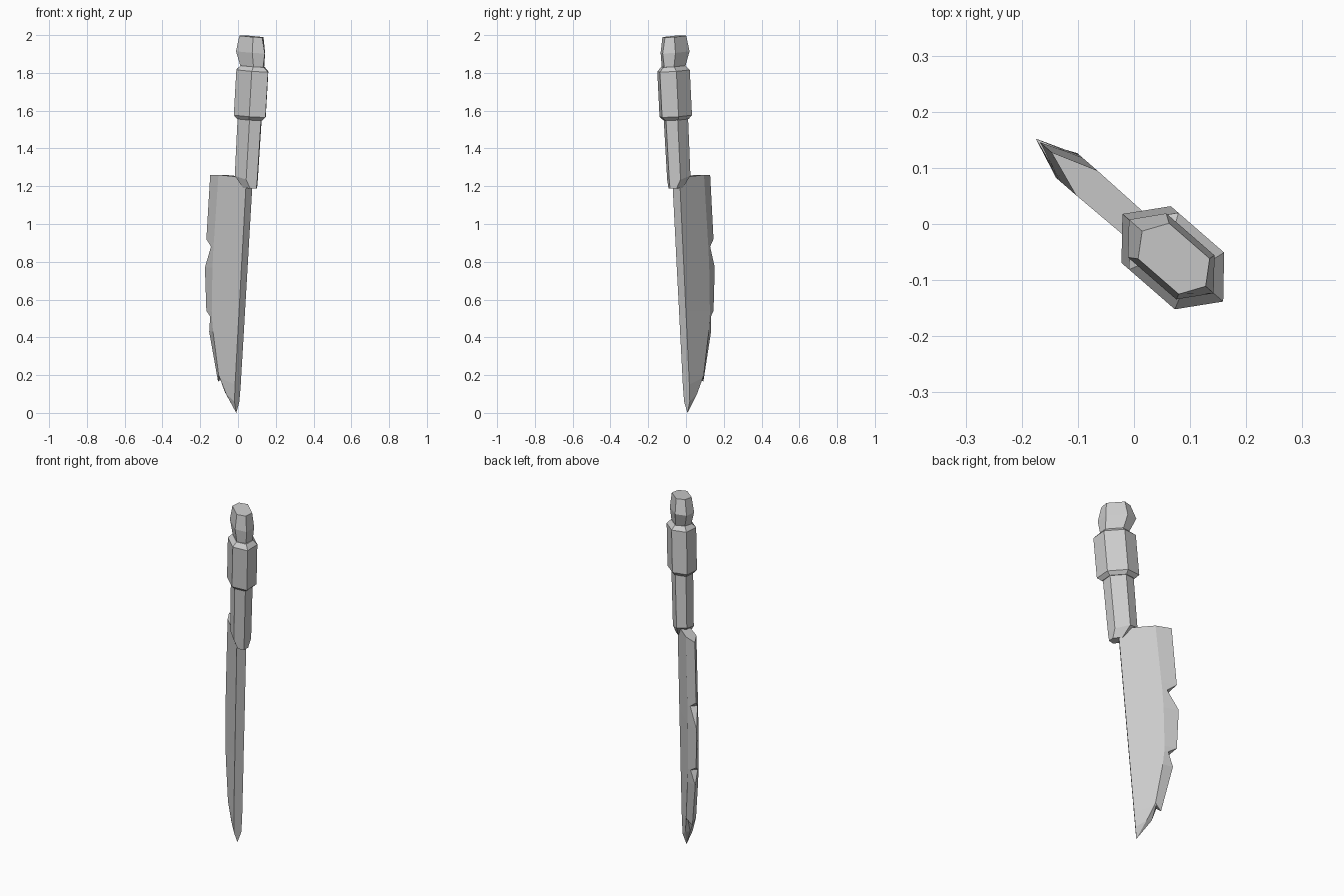
import bpy, bmesh, math
from mathutils import Matrix

cube = bpy.data.objects.get("Cube")
if cube:
    bpy.data.objects.remove(cube, do_unlink=True)

TURN = Matrix.Rotation(math.radians(-41), 4, 'Z')  # knife plane about the vertical
LEAN = 0.075                                       # sideways drift per unit of height

steel = bpy.data.materials.new("plain grey")
steel.use_nodes = True
GREY = (0.6, 0.6, 0.6, 1)
steel.diffuse_color = GREY
steel.node_tree.nodes["Principled BSDF"].inputs["Base Color"].default_value = GREY


def loft(name, rings):
    """Skin a stack of equal-length rings and cap both ends."""
    bm = bmesh.new()
    rows = [[bm.verts.new(p) for p in ring] for ring in rings]
    n = len(rows[0])
    for a, b in zip(rows, rows[1:]):
        for i in range(n):
            j = (i + 1) % n
            bm.faces.new((a[i], a[j], b[j], b[i]))
    bm.faces.new(rows[0])
    bm.faces.new(rows[-1])
    bmesh.ops.remove_doubles(bm, verts=bm.verts, dist=0.0005)
    bmesh.ops.recalc_face_normals(bm, faces=bm.faces)
    bm.transform(TURN)
    mesh = bpy.data.meshes.new(name)
    bm.to_mesh(mesh)
    bm.free()
    mesh.materials.append(steel)
    obj = bpy.data.objects.new(name, mesh)
    bpy.context.collection.objects.link(obj)


def hexagon(z, half, flat, thick, shift=0.0, tilt=LEAN):
    """Stretched six-sided ring centred on the leaning handle axis."""
    centre = 0.057 + LEAN * (z - 1.23) + shift
    outline = ((-half, 0), (-flat, thick), (flat, thick),
               (half, 0), (flat, -thick), (-flat, -thick))
    return [(centre + u, v, z - tilt * u) for u, v in outline]


# Blade: (edge z, edge u, edge half-width, bevel z, bevel u, bevel half-width,
#         spine z, spine half-width)
stations = (
    (1.26, -.195, 0, 1.26, -.112, .029, 1.245, .026),
    (.92, -.222, 0, .92, -.143, .029, .92, .025),
    (.88, -.172, .02, .88, -.147, .029, .88, .025),   # upper notch
    (.77, -.232, 0, .77, -.154, .029, .77, .025),
    (.54, -.222, 0, .54, -.159, .029, .54, .024),
    (.51, -.178, .02, .51, -.158, .029, .51, .024),   # middle notch
    (.43, -.202, 0, .43, -.150, .029, .43, .024),
    (.165, -.140, 0, .20, -.112, .027, .20, .023),
    (.19, -.115, .018, .185, -.106, .026, .15, .023),  # lower notch
    (.11, -.092, 0, .10, -.066, .02, .06, .02),
    (0, -.012, 0, 0, -.012, 0, 0, 0),                 # tip
)
blade = []
for ez, eu, ew, bz, bu, bw, sz, sw in stations:
    su = -.012 + LEAN * sz
    side = [(su, sw, sz), (bu, bw, bz), (eu, ew, ez)]
    blade.append(side + [(u, -v, z) for u, v, z in reversed(side)])
loft("blade", blade)

# Grip with a tapered foot that closes on the spine
loft("grip", [hexagon(1.19, .045, .025, .028, .03),
              hexagon(1.245, .076, .04, .047, tilt=.25),
              hexagon(1.565, .08, .042, .049)])

# Thick handle sleeve with chamfered ends
loft("handle_sleeve", [hexagon(1.553, .085, .043, .052),
                       hexagon(1.572, .11, .054, .067),
                       hexagon(1.812, .11, .054, .067),
                       hexagon(1.835, .08, .045, .045)])

# Pommel flaring out of a narrow neck
loft("pommel", [hexagon(1.825, .072, .045, .042),
                hexagon(1.91, .1, .057, .052, -.02),
                hexagon(1.993, .075, .048, .042, -.02)])
